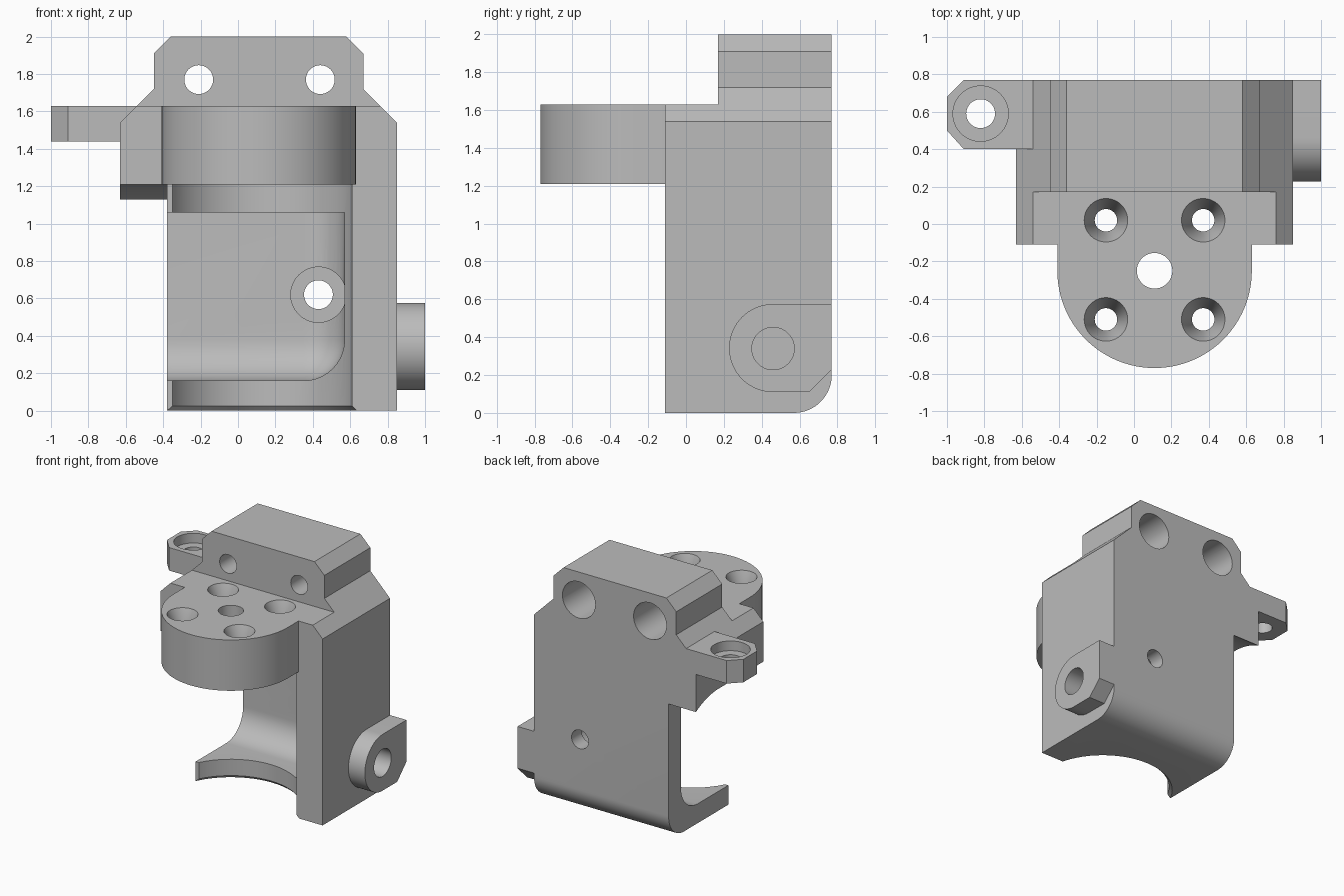
import bpy, bmesh
from math import sin, cos, pi, radians

cube = bpy.data.objects.get("Cube")
if cube:
    bpy.data.objects.remove(cube, do_unlink=True)

grey = bpy.data.materials.new("plain grey")
grey.use_nodes = True
COLOUR = (0.5, 0.5, 0.5, 1)
grey.diffuse_color = COLOUR
grey.node_tree.nodes["Principled BSDF"].inputs["Base Color"].default_value = COLOUR


def make(name, bm):
    bmesh.ops.recalc_face_normals(bm, faces=bm.faces)
    mesh = bpy.data.meshes.new(name)
    bm.to_mesh(mesh)
    bm.free()
    mesh.materials.append(grey)
    ob = bpy.data.objects.new(name, mesh)
    bpy.context.collection.objects.link(ob)
    return ob


def place(axis, u, v, w):
    return {"x": (w, u, v), "y": (u, w, v), "z": (u, v, w)}[axis]


def loft(name, axis, ring_a, a, ring_b, b):
    """Solid between two matching outlines lying across an axis."""
    bm = bmesh.new()
    va = [bm.verts.new(place(axis, *p, a)) for p in ring_a]
    vb = [bm.verts.new(place(axis, *p, b)) for p in ring_b]
    bm.faces.new(va)
    bm.faces.new(vb)
    n = len(va)
    for i in range(n):
        j = (i + 1) % n
        bm.faces.new((va[i], va[j], vb[j], vb[i]))
    return make(name, bm)


def prism(name, axis, pts, a, b):
    return loft(name, axis, pts, a, pts, b)


def arc(u, v, r, start, end, n=32):
    angles = [radians(start + (end - start) * i / n) for i in range(n + 1)]
    return [(u + r * cos(t), v + r * sin(t)) for t in angles]


def rod(name, axis, u, v, a, b, ra, rb=None):
    ring_a = arc(u, v, ra, 0, 360, 64)[:-1]
    ring_b = arc(u, v, rb or ra, 0, 360, 64)[:-1]
    return loft(name, axis, ring_a, a, ring_b, b)


def box(name, x, y, z):
    return prism(name, "z", [(x[0], y[0]), (x[1], y[0]), (x[1], y[1]), (x[0], y[1])], *z)


def combine(target, tool, operation):
    mod = target.modifiers.new("combine", "BOOLEAN")
    mod.operation = operation
    mod.solver = "EXACT"
    mod.object = tool
    bpy.context.view_layer.objects.active = target
    bpy.ops.object.modifier_apply(modifier=mod.name)
    bpy.data.objects.remove(tool, do_unlink=True)


# Main block with chamfered shoulders
outline = [(-.38, 0), (.85, 0), (.85, 1.54), (.67, 1.72), (.67, 1.91), (.58, 2),
           (-.36, 2), (-.45, 1.91), (-.45, 1.72), (-.63, 1.54), (-.63, 0)]
body = prism("bracket_body", "y", outline[1:], -.11, .77)
body.data.vertices.update()
bm = bmesh.new()
bm.from_mesh(body.data)
bm.free()


def cut(tool):
    combine(body, tool, "DIFFERENCE")


def add(tool):
    combine(body, tool, "UNION")


# Step in front of the upper mounting block
cut(box("step", (-2, 2), (-2, .17), (1.63, 3)))

# Open left side, with the curved underside of the shoulder
under = [(-1, -1), (-1, 1.21)] + arc(.47, .61, .6, 90, 45, 14) + [(1.2, .9), (1.2, -1)]
cut(prism("left_opening", "x", under, -2, -.38))

# Rounded lower back edge
cut(prism("back_round", "x", [(.9, -.1), (.9, .2)] + arc(.57, .2, .2, 0, -90, 16) + [(.57, -.1)], -2, 2))

# Round motor bore, its bottom lip and the flat beside it
cut(rod("bore", "z", .11, -.25, -.1, 1.21, .52))
cut(rod("bore_lip", "z", .11, -.25, -.01, .025, .555, .52))
cut(box("bore_flat", (-2, -.35), (-2, -.01), (-.1, 1.21)))

# Deeper pocket with filleted back, floor and right corners
X, Y, Z = .57, .61, .16
bm = bmesh.new()
bmesh.ops.create_cube(bm, size=1)
for v in bm.verts:
    v.co = (X if v.co.x > 0 else -2, Y if v.co.y > 0 else -.6, 1.06 if v.co.z > 0 else Z)


def on_sides(v):
    return (v.co.x == v.co.x and abs(v.co.x - X) < .001, abs(v.co.y - Y) < .001, abs(v.co.z - Z) < .001)


edges = [e for e in bm.edges
         if sum(a and b for a, b in zip(on_sides(e.verts[0]), on_sides(e.verts[1]))) == 2]
bmesh.ops.bevel(bm, geom=edges, offset=.22, segments=10, profile=.5, affect="EDGES")
cut(make("pocket", bm))

# Half-round motor plate
add(prism("motor_plate", "z", [(.63, .1), (-.41, .1)] + arc(.11, -.25, .52, 180, 360, 48), 1.21, 1.63))

# Left tab with chamfered corners
add(prism("left_tab", "z", [(-.5, .4), (-.91, .4), (-1, .5), (-1, .68), (-.91, .77), (-.5, .77)], 1.44, 1.63))

# Right lug with a round front
lug = [(.77, .575), (.77, .23), (.65, .11)] + arc(.46, .3425, .2325, 270, 90)
add(prism("right_lug", "x", lug, .8, 1))

# Motor plate holes: centre hole and four countersunk screws
cut(rod("centre_hole", "z", .11, -.25, 1.1, 1.8, .095))
for x in (-.15, .37):
    for y in (.02, -.51):
        cut(rod("screw_hole", "z", x, y, 1.1, 1.8, .06))
        cut(rod("countersink", "z", x, y, 1.48, 1.64, .06, .12))

# Upper mounting holes, counterbored from the back
for x in (-.21, .44):
    cut(rod("mount_hole", "y", x, 1.77, 0, 1, .077))
    cut(rod("mount_counterbore", "y", x, 1.77, .4, 1, .15))

# Pocket screw, left tab screw and blind hole in the lug
cut(rod("pocket_screw", "y", .43, .62, .3, 1, .077))
cut(rod("pocket_counterbore", "y", .43, .62, .2, .64, .148))
cut(rod("tab_hole", "z", -.82, .59, 1, 2, .077))
cut(rod("tab_counterbore", "z", -.82, .59, 1.55, 2, .148))
cut(rod("lug_hole", "x", .46, .34, .7, 1.2, .112))

# Smooth rounds, keep crisp edges
bpy.ops.object.select_all(action="DESELECT")
body.select_set(True)
bpy.context.view_layer.objects.active = body
bpy.ops.object.shade_smooth_by_angle(angle=radians(25))
